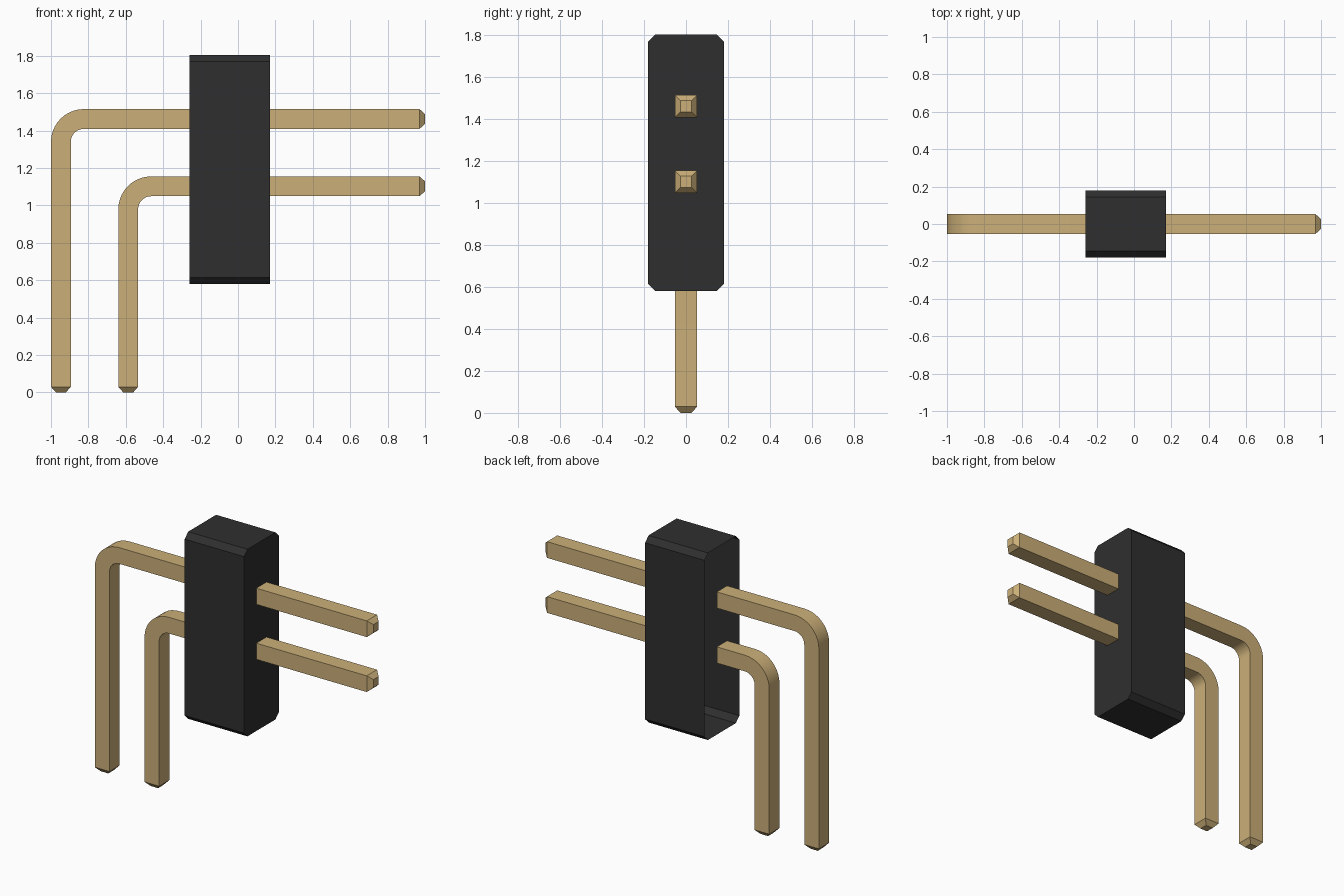
import bpy, bmesh
from math import sin, cos, pi, radians
from mathutils import Vector

cube = bpy.data.objects.get("Cube")
if cube:
    bpy.data.objects.remove(cube, do_unlink=True)


def make_material(name, color):
    mat = bpy.data.materials.new(name)
    mat.use_nodes = True
    mat.diffuse_color = color
    mat.node_tree.nodes["Principled BSDF"].inputs["Base Color"].default_value = color
    return mat


black = make_material("black plastic", (0.028, 0.028, 0.028, 1))
gold = make_material("gold metal", (0.60, 0.43, 0.19, 1))

BACK, FRONT = -0.26, 0.17      # ends of the housing along x
HALF = 0.053                   # half thickness of a pin
TIP = 0.03                     # length of the tapered tip
BEND = 0.123                   # centre-line bend radius


def loft(name, rings, mat, cap_start=False, cap_end=False):
    """Join matching rings of points with quads, optionally closing the ends."""
    bm = bmesh.new()
    loops = [[bm.verts.new(p) for p in ring] for ring in rings]
    for a, b in zip(loops, loops[1:]):
        for i in range(len(a)):
            j = (i + 1) % len(a)
            bm.faces.new((a[i], a[j], b[j], b[i]))
    if cap_start:
        bm.faces.new(loops[0][::-1])
    if cap_end:
        bm.faces.new(loops[-1])
    bmesh.ops.recalc_face_normals(bm, faces=bm.faces)
    mesh = bpy.data.meshes.new(name)
    bm.to_mesh(mesh)
    bm.free()
    mesh.materials.append(mat)
    obj = bpy.data.objects.new(name, mesh)
    bpy.context.collection.objects.link(obj)
    return obj


def square(x, z, angle, half=HALF):
    """Square section whose in-plane side points along the given angle."""
    side = Vector((cos(angle), 0, sin(angle)))
    across = Vector((0, 1, 0))
    centre = Vector((x, 0, z))
    return [centre + half * (a * side + b * across)
            for a, b in ((1, 1), (-1, 1), (-1, -1), (1, -1))]


# Housing: chamfered block, open at the back where the pins are bent
w, low, high, c = 0.18, 0.58, 1.805, 0.035
outline = [(w, low + c), (w, high - c), (w - c, high), (c - w, high),
           (-w, high - c), (-w, low + c), (c - w, low), (w - c, low)]
loft("housing", [[(x, y, z) for y, z in outline] for x in (BACK, FRONT)],
     black, cap_end=True)


def make_pin(label, x, z):
    # Straight contact in front of the housing
    loft(label + "_contact",
         [square(FRONT, z, pi / 2), square(1 - TIP, z, pi / 2),
          square(1, z, pi / 2, HALF / 2)], gold, cap_end=True)
    # Bent leg behind the housing, from the tip up to the housing
    rings = [square(x, 0, pi, HALF / 2), square(x, TIP, pi)]
    steps = 10
    for i in range(steps + 1):
        a = pi - i / steps * pi / 2
        rings.append(square(x + BEND + BEND * cos(a), z - BEND + BEND * sin(a), a))
    rings.append(square(BACK, z, pi / 2))
    return loft(label + "_leg", rings, gold, cap_start=True)


legs = [make_pin("upper_pin", HALF - 1, 1.462), make_pin("lower_pin", -0.587, 1.102)]

# Smooth the bends, keep the square edges crisp
bpy.ops.object.select_all(action="DESELECT")
for leg in legs:
    leg.select_set(True)
bpy.context.view_layer.objects.active = legs[0]
bpy.ops.object.shade_smooth_by_angle(angle=radians(30))
